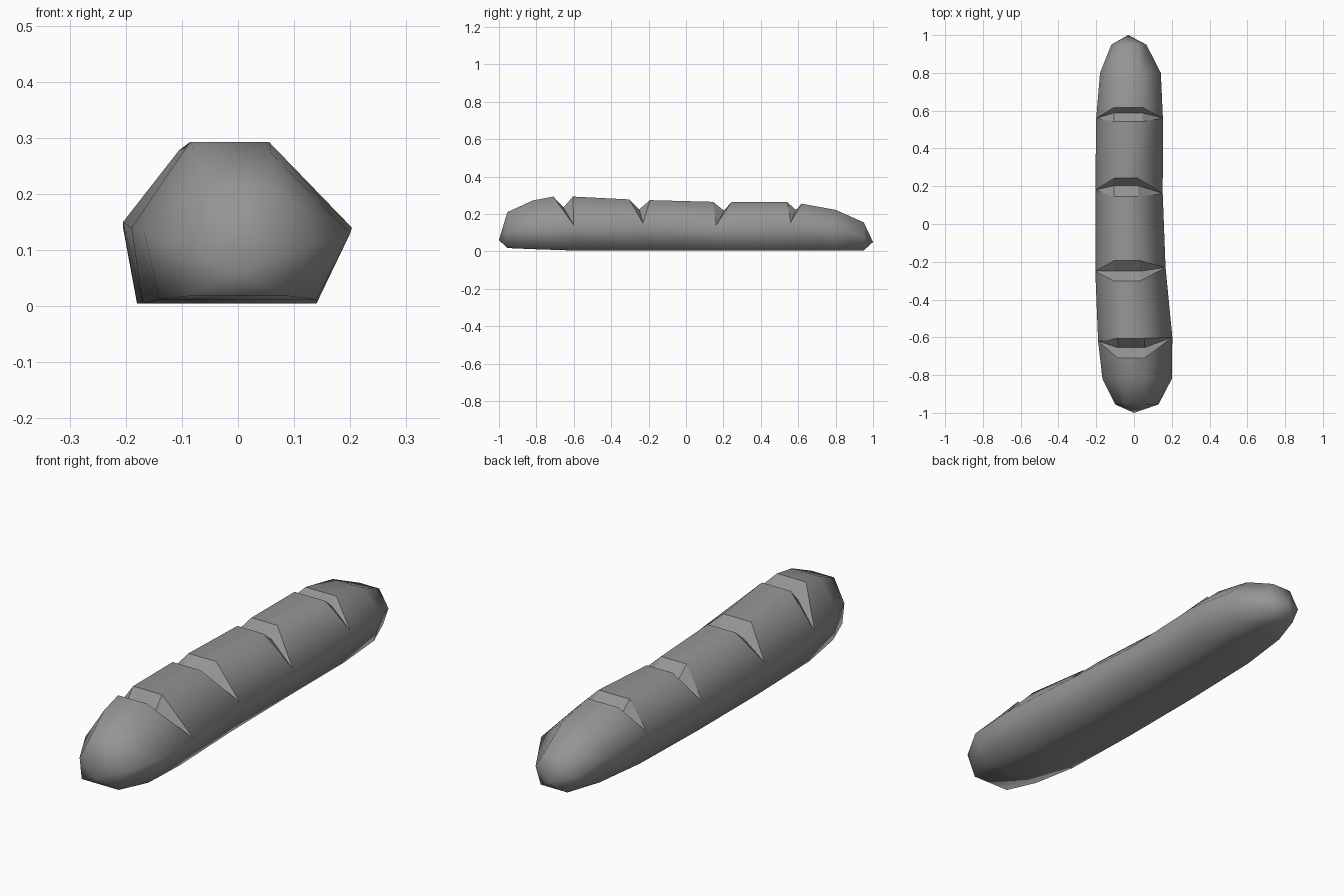
import bpy
import bmesh
from mathutils import Vector

default = bpy.data.objects.get("Cube")
if default:
    bpy.data.objects.remove(default, do_unlink=True)


def make_material(name, colour):
    material = bpy.data.materials.new(name)
    material.use_nodes = True
    material.diffuse_color = colour
    material.node_tree.nodes["Principled BSDF"].inputs["Base Color"].default_value = colour
    return material


bm = bmesh.new()
crust_faces, cut_faces = [], []


def vert(x, y, z):
    return bm.verts.new(Vector((x, y, z)))


def connect(first, second, store):
    """Bridge two six-point rings, collapsing the points they share."""
    for i in range(6):
        j = (i + 1) % 6
        corners = []
        for corner in (first[i], first[j], second[j], second[i]):
            if corner not in corners:
                corners.append(corner)
        if len(corners) > 2:
            store.append(bm.faces.new(corners))


def close_end(ring, tip):
    for i in range(6):
        crust_faces.append(bm.faces.new((ring[i], ring[(i + 1) % 6], tip)))


def end_ring(y, base, sides, top, heights):
    """Ring order: base left, side left, top left, top right, side right, base right."""
    low, middle, high = heights
    return [vert(base[0], y, low), vert(sides[0], y, middle), vert(top[0], y, high),
            vert(top[1], y, high), vert(sides[1], y, middle), vert(base[1], y, low)]


def slash_rings(sides, side_y, side_z, base, top, rim_y, rim_z):
    """Front rim, valley and back rim of one slash; they meet at both sides."""
    middle_y = sum(side_y) / 2
    base_left, base_right = (vert(x, middle_y, 0.005) for x in base)
    left = vert(sides[0], side_y[0], side_z)
    right = vert(sides[1], side_y[1], side_z)
    rings = []
    for y, z in zip(rim_y, rim_z):
        rings.append([base_left, left, vert(top[0], y, z),
                      vert(top[1], y, z), right, base_right])
    return rings


# Rounded front end
front_tip = vert(0, -1, 0.06)
nose = end_ring(-0.955, (-0.09, 0.09), (-0.1, 0.13), (-0.05, 0.06), (0.018, 0.11, 0.21))
shoulder = end_ring(-0.82, (-0.14, 0.14), (-0.167, 0.2), (-0.075, 0.06), (0.012, 0.13, 0.272))

# Four scored slashes, from front to back
slashes = [
    slash_rings((-0.19, 0.203), (-0.62, -0.6), 0.14, (-0.17, 0.14), (-0.085, 0.055),
                (-0.71, -0.655, -0.605), (0.293, 0.235, 0.293)),
    slash_rings((-0.205, 0.167), (-0.25, -0.23), 0.15, (-0.18, 0.125), (-0.105, 0.03),
                (-0.303, -0.25, -0.193), (0.278, 0.225, 0.274)),
    slash_rings((-0.205, 0.152), (0.18, 0.162), 0.14, (-0.18, 0.12), (-0.105, 0.02),
                (0.145, 0.203, 0.243), (0.265, 0.218, 0.264)),
    slash_rings((-0.2, 0.153), (0.56, 0.56), 0.155, (-0.17, 0.12), (-0.105, 0.045),
                (0.542, 0.588, 0.618), (0.263, 0.222, 0.255)),
]

# Rounded back end
heel = end_ring(0.8, (-0.14, 0.1), (-0.18, 0.142), (-0.1, 0.04), (0.005, 0.13, 0.222))
tail = end_ring(0.95, (-0.09, 0.04), (-0.12, 0.065), (-0.075, 0.02), (0.005, 0.08, 0.155))
back_tip = vert(-0.03, 1, 0.05)

# Crust strips between the cuts, and the cut walls
close_end(nose, front_tip)
connect(nose, shoulder, crust_faces)
previous = shoulder
for front_rim, valley, back_rim in slashes:
    connect(previous, front_rim, crust_faces)
    connect(front_rim, valley, cut_faces)
    connect(valley, back_rim, cut_faces)
    previous = back_rim
connect(previous, heel, crust_faces)
connect(heel, tail, crust_faces)
close_end(tail, back_tip)
bmesh.ops.recalc_face_normals(bm, faces=bm.faces[:])

# Smooth crust, crisp cuts
for face in crust_faces:
    face.smooth = True
for face in cut_faces:
    face.smooth = False
    for edge in face.edges:
        edge.smooth = False

mesh = bpy.data.meshes.new("bread_loaf")
bm.to_mesh(mesh)
bm.free()
loaf = bpy.data.objects.new("bread_loaf", mesh)
bpy.context.collection.objects.link(loaf)
mesh.materials.append(make_material("grey crust", (0.3, 0.3, 0.3, 1)))
